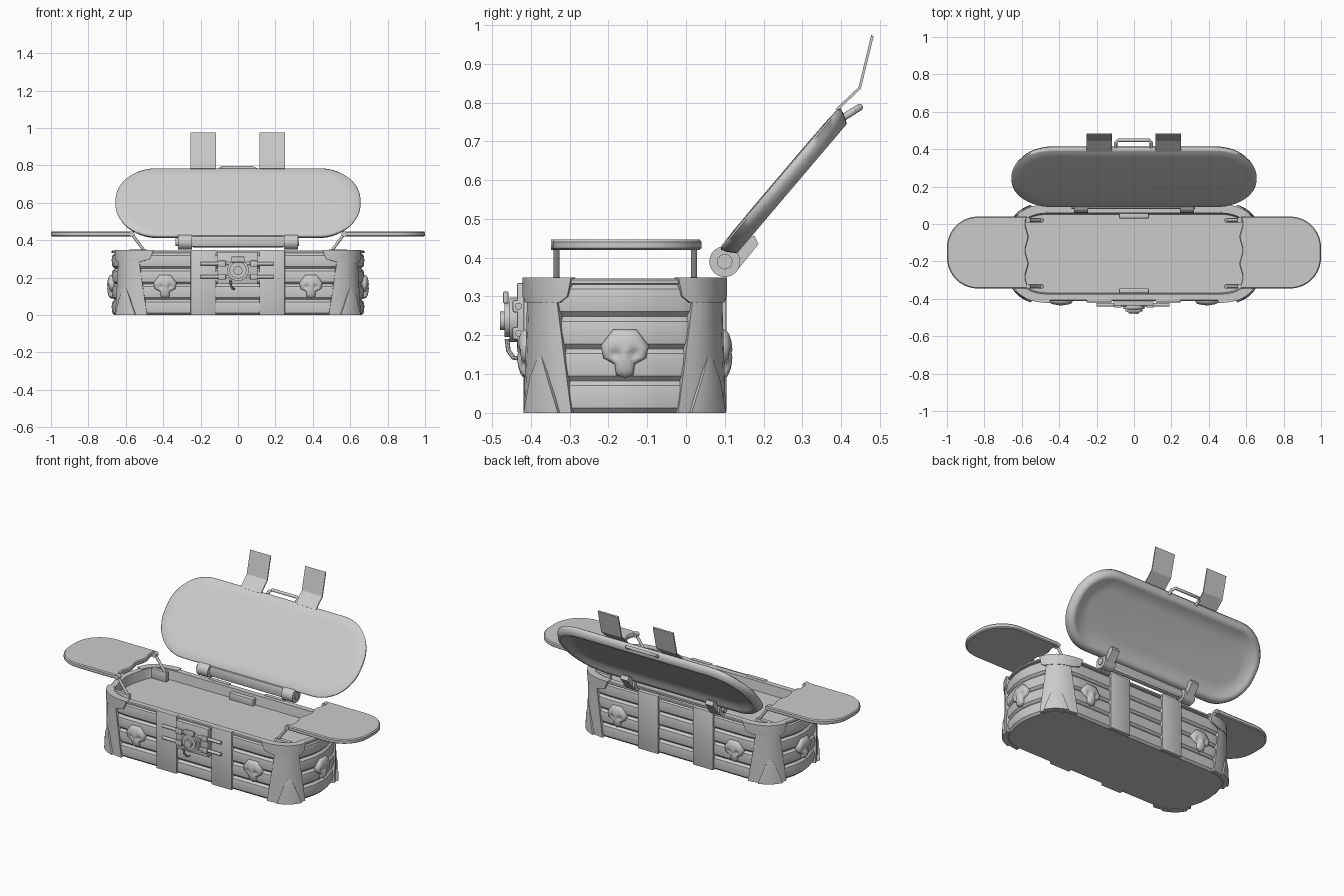
import bpy, bmesh, math
from mathutils import Vector

if "Cube" in bpy.data.objects:
    bpy.data.objects.remove(bpy.data.objects["Cube"])

CY = -0.158          # middle of the chest in y


def finish(name, bm, angle=35):
    bmesh.ops.recalc_face_normals(bm, faces=bm.faces)
    me = bpy.data.meshes.new(name)
    bm.to_mesh(me)
    bm.free()
    ob = bpy.data.objects.new(name, me)
    bpy.context.collection.objects.link(ob)
    bpy.ops.object.select_all(action='DESELECT')
    ob.select_set(True)
    bpy.context.view_layer.objects.active = ob
    bpy.ops.object.shade_smooth_by_angle(angle=math.radians(angle))
    return ob


def loft(name, loops, angle=35):
    """Skin closed loops of 3D points and cap both ends."""
    bm = bmesh.new()
    rings = [[bm.verts.new(p) for p in l] for l in loops]
    n = len(rings[0])
    for a, b in zip(rings, rings[1:]):
        for i in range(n):
            bm.faces.new((a[i], a[(i + 1) % n], b[(i + 1) % n], b[i]))
    bm.faces.new(rings[0])
    bm.faces.new(rings[-1])
    return finish(name, bm, angle)


def box(name, lo, hi, bev=0.004):
    bm = bmesh.new()
    bmesh.ops.create_cube(bm, size=1)
    for v in bm.verts:
        v.co = Vector([(a + b) / 2 + c * (b - a) for a, b, c in zip(lo, hi, v.co)])
    bmesh.ops.bevel(bm, geom=bm.edges[:], offset=bev, segments=2, affect='EDGES', profile=0.5)
    return finish(name, bm)


def tube(name, pts, r, sides=12):
    """Round rod swept along a planar path."""
    pts = [Vector(p) for p in pts]
    loops = []
    for i, p in enumerate(pts):
        d = (pts[min(i + 1, len(pts) - 1)] - pts[max(i - 1, 0)]).normalized()
        if i == 0:
            ref = d.orthogonal().normalized()
        u = (ref - d * ref.dot(d)).normalized()
        ref, v = u, d.cross(u)
        loops.append([p + r * (math.cos(k * math.tau / sides) * u + math.sin(k * math.tau / sides) * v)
                      for k in range(sides)])
    return loft(name, loops)


# Quarter of the chest outline: straight front, curved corner, bowed end
A, C, B = Vector((0.47, -0.41)), Vector((0.625, -0.402)), Vector((0.648, -0.29))
QUARTER = [Vector((0, -0.41))] + [A * (1 - t)**2 + C * 2 * t * (1 - t) + B * t * t
                                  for t in [k / 12 for k in range(13)]]
QUARTER += [Vector((0.668, -0.22)), Vector((0.674, CY))]
LENS = [(b - a).length for a, b in zip(QUARTER, QUARTER[1:])]
TOTAL = sum(LENS)


def raw(s):
    for a, b, l in zip(QUARTER, QUARTER[1:], LENS):
        if s <= l:
            break
        s -= l
    return a.lerp(b, min(s / l, 1))


def outline(s, off=0.0):
    """Point at arc length s, pushed outward by off."""
    d = raw(min(s + 0.02, TOTAL)) - raw(max(s - 0.02, 0))
    if s > TOTAL - 0.001:
        d = Vector((0, 1))
    d.normalize()
    return raw(s) + off * Vector((d.y, -d.x))


def ring(z, off):
    q = [outline(TOTAL * k / 28, off) for k in range(29)]
    half = q + [Vector((p.x, 2 * CY - p.y)) for p in q[-2::-1]]
    full = half + [Vector((-p.x, p.y)) for p in half[-2:0:-1]]
    return [(p.x, p.y, z) for p in full]


# Chest body: four bulging planks, rim and inner floor
levels = []
for k in range(4):
    z = k * 0.083
    levels += [(z, -0.014), (z + 0.012, -0.002), (z + 0.045, 0.002), (z + 0.07, -0.002), (z + 0.082, -0.014)]
levels += [(0.333, 0.002), (0.342, 0.002), (0.346, -0.003), (0.346, -0.035), (0.29, -0.042)]
loft("chest_body", [ring(z, o) for z, o in levels])


def corner_piece(name, rows, thick=0.02):
    """Plate wrapped round each of the four corners; rows are (z, s0, s1, offset)."""
    for sx in (1, -1):
        for sy in (1, -1):
            loops = []
            for z, s0, s1, off in rows:
                ss = [s0 + (s1 - s0) * k / 8 for k in range(9)]
                pts = [outline(s, off) for s in ss] + [outline(s, off - thick) for s in ss[::-1]]
                loops.append([(sx * p.x, CY + sy * (p.y - CY), z) for p in pts])
            loft(name, loops)


corner_piece("corner_post", [(0, 0.485, 0.70, 0.01), (0.335, 0.535, 0.655, 0.008)])
corner_piece("corner_cap", [(0.285, 0.52, 0.67, 0.011), (0.30, 0.47, 0.69, 0.012), (0.349, 0.45, 0.70, 0.012)], 0.04)
corner_piece("corner_foot", [(0, 0.545, 0.67, 0.022), (0.09, 0.575, 0.64, 0.018), (0.145, 0.60, 0.615, 0.01)], 0.025)

# Vertical straps on the front and back of the chest
for x in (-0.185, 0.182):
    box("front_strap", (x - 0.068, -0.419, 0), (x + 0.068, -0.395, 0.349))
    box("back_strap", (x - 0.068, 0.08, 0), (x + 0.068, 0.104, 0.349))
# Inner latch and hinge blocks
box("inner_front_block", (-0.08, -0.37, 0.285), (0.08, -0.345, 0.33))
box("inner_back_block", (-0.08, 0.03, 0.285), (0.08, 0.06, 0.33))


def emblem(name, loc, yaw):
    """Mask-shaped relief: wide cranium, narrow jaw, two sunken eyes."""
    shape = [(0.03, 0.062), (0.062, 0.02), (0.055, -0.012), (0.026, -0.028), (0.022, -0.056), (0, -0.064)]
    shape = shape + [(-x, z) for x, z in shape[-2::-1]]
    loops = []
    for f in (1.0, 1.0, 0.93, 0.8, 0.65, 0.5, 0.35, 0.15):
        depth = -0.012 if not loops else 0.004 + 0.022 * math.sqrt(1.0 - f * f)
        l = []
        for (x0, z0), (x1, z1) in zip(shape, shape[1:] + shape[:1]):
            for t in (0, 0.5):
                x, z = f * (x0 + t * (x1 - x0)), f * (z0 + t * (z1 - z0))
                eye = 0.014 * math.exp(-((abs(x) - 0.025)**2 + (z + 0.002)**2) / 0.00016)
                y = -depth + (eye if len(loops) > 1 else 0)
                l.append((loc[0] + x * math.cos(yaw) - y * math.sin(yaw),
                          loc[1] + x * math.sin(yaw) + y * math.cos(yaw), loc[2] + z))
        loops.append(l)
    loft(name, loops, 50)


for s in (1, -1):
    emblem("front_emblem", (s * 0.39, -0.41, 0.153), 0)
    emblem("back_emblem", (s * 0.39, 0.094, 0.153), math.pi)
    emblem("side_emblem", (s * 0.674, CY, 0.153), s * math.pi / 2)

# Front lock: plate, bolts, round boss, keeper and hanging loop
box("lock_plate", (-0.11, -0.436, 0.165), (0.105, -0.40, 0.335))
for z in (0.205, 0.275):
    tube("lock_bolt", [(-0.2, -0.432, z), (0.19, -0.432, z)], 0.009)
    for s in (1, -1):
        box("bolt_bracket", (s * 0.085 - 0.02, -0.447, z - 0.016), (s * 0.085 + 0.02, -0.42, z + 0.016))
tube("lock_drum", [(0, -0.42, 0.24), (0, -0.455, 0.24)], 0.058, 20)
tube("lock_collar", [(0, -0.45, 0.24), (0, -0.468, 0.24)], 0.045, 20)
tube("lock_boss", [(0, -0.46, 0.237), (0, -0.48, 0.237)], 0.024, 16)
box("lock_keeper", (-0.035, -0.472, 0.282), (0.035, -0.458, 0.313))
tube("lock_loop", [(-0.04, -0.462, 0.19), (-0.038, -0.458, 0.16), (-0.03, -0.445, 0.142), (-0.02, -0.43, 0.14)], 0.006, 8)


# Lid: tilted rounded plate with a rim and shallow recess behind
def tilt(x, u, n):
    return (x, 0.647 * u - 0.762 * n, 0.762 * u + 0.647 * n)


def lid_loop(inset, n):
    hx, hy, r = 0.655 - inset, 0.239 - inset, 0.222 - inset * 0.9
    pts = []
    for q, (sx, sy) in enumerate([(1, 1), (-1, 1), (-1, -1), (1, -1)]):
        for k in range(13):
            a = (q + k / 12) * math.pi / 2
            pts.append(tilt(sx * (hx - r) + r * math.cos(a), 0.618 + sy * (hy - r) + r * math.sin(a), n))
    return pts


loft("lid", [lid_loop(i, n) for i, n in [
    (0.12, 0.188), (0.075, 0.184), (0.05, 0.17), (0.04, 0.166), (0.02, 0.166),
    (0.006, 0.188), (0, 0.204), (0.008, 0.209), (0.05, 0.211), (0.13, 0.212)]], 80)

# Lid straps bent up past the lid edge
for x in (-0.185, 0.182):
    path = [(0.385, 0.783), (0.445, 0.84), (0.478, 0.975)]
    loft("lid_strap", [[(x - 0.068, y, z), (x + 0.068, y, z), (x + 0.068, y + 0.006, z - 0.004),
                        (x - 0.068, y + 0.006, z - 0.004)] for y, z in path], 20)
# Lid handle
tube("lid_handle", [(-0.098, 0.395, 0.755), (-0.098, 0.435, 0.78), (-0.085, 0.448, 0.788),
                    (0.08, 0.448, 0.788), (0.093, 0.435, 0.78), (0.093, 0.395, 0.755)], 0.009)

# Hinge rod, knuckles and arms
tube("hinge_rod", [(-0.335, 0.1, 0.39), (0.325, 0.1, 0.39)], 0.02, 16)
box("hinge_bar", (-0.25, 0.08, 0.362), (0.25, 0.115, 0.425), 0.012)
for s in (1, -1):
    x = s * 0.283
    tube("hinge_knuckle", [(x - 0.037, 0.1, 0.39), (x + 0.037, 0.1, 0.39)], 0.04, 20)
    loft("hinge_arm", [[(x + e, y, z) for y, z in [(0.09, 0.42), (0.13, 0.365), (0.187, 0.435), (0.176, 0.457)]]
                       for e in (-0.025, 0.025)])

# Side trays on slanted arms
for s in (1, -1):
    pts = [(0.572 + 0.008 * math.sin(k * math.tau / 6), 0.04 - 0.385 * k / 16) for k in range(17)]
    for q in (-1, 0):
        for k in range(11):
            a = (q + k / 10) * math.pi / 2
            r = 0.165
            pts.append((1 - r + r * math.cos(a), (-0.345 + r if q < 0 else 0.04 - r) + r * math.sin(a)))
    cx, cy = 0.78, -0.152
    loft("side_tray", [[(s * (cx + (x - cx) * f), cy + (y - cy) * f, z) for x, y in pts]
                       for z, f in [(0.42, 0.97), (0.425, 1), (0.441, 1), (0.447, 0.975)]])
    for y in (-0.334, 0.021):
        tube("tray_arm", [(s * 0.495, y, 0.335), (s * 0.567, y, 0.433)], 0.008)
        tube("tray_pivot", [(s * 0.567, y - 0.014, 0.434), (s * 0.567, y + 0.014, 0.434)], 0.014)
        box("arm_foot", (s * 0.535 - 0.05, y - 0.012, 0.29), (s * 0.535 + 0.05, y + 0.012, 0.35))
